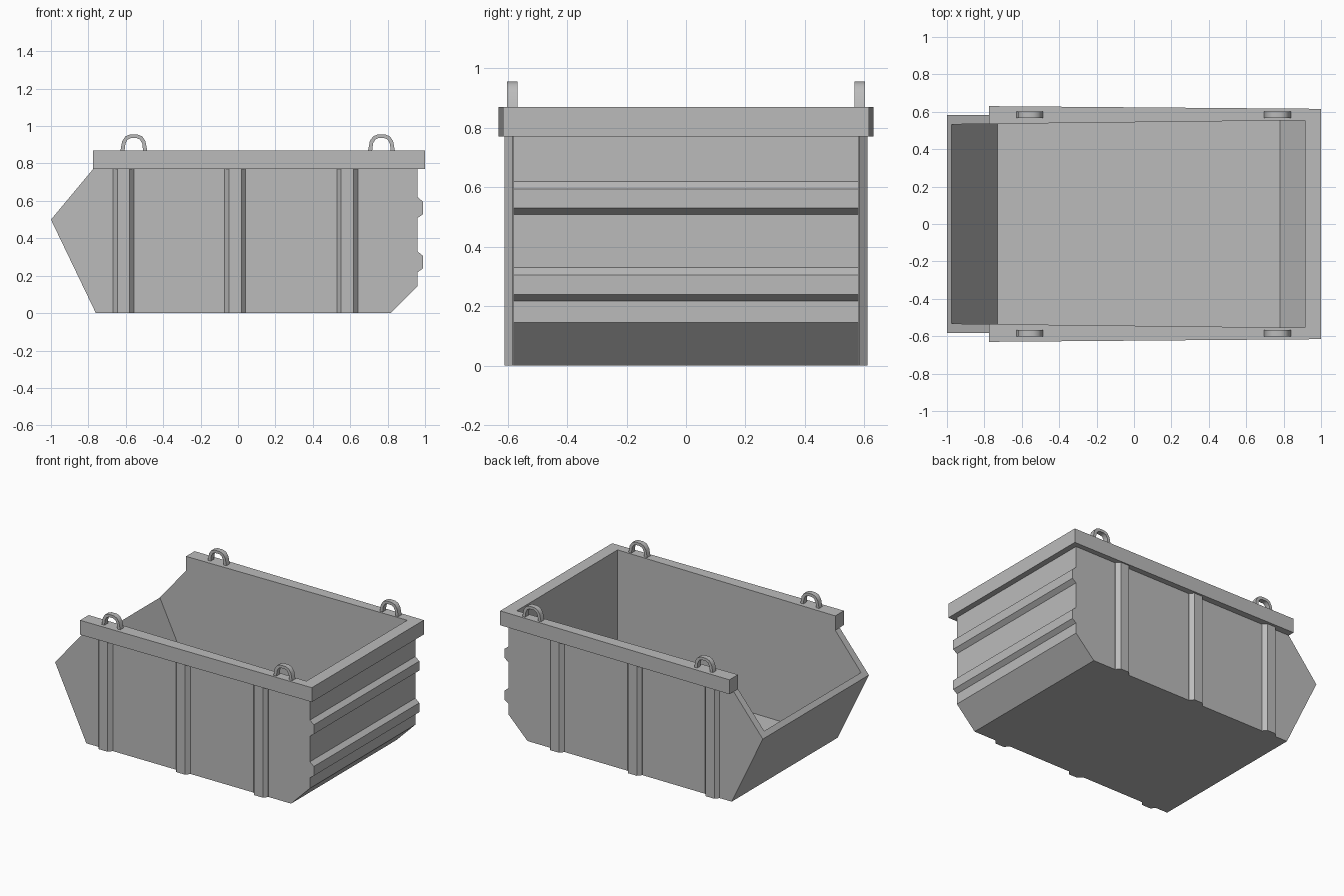
import bpy
import bmesh

cube = bpy.data.objects.get("Cube")
if cube:
    bpy.data.objects.remove(cube, do_unlink=True)

steel = bpy.data.materials.new("grey steel")
steel.use_nodes = True
GREY = (0.5, 0.5, 0.5, 1)
steel.diffuse_color = GREY
steel.node_tree.nodes["Principled BSDF"].inputs["Base Color"].default_value = GREY


def loft(name, start, end):
    """Solid between two matching outlines of 3D points."""
    bm = bmesh.new()
    a = [bm.verts.new(p) for p in start]
    b = [bm.verts.new(p) for p in end]
    bm.faces.new(a)
    bm.faces.new(b[::-1])
    for i in range(len(a)):
        j = (i + 1) % len(a)
        bm.faces.new((a[j], a[i], b[i], b[j]))
    bmesh.ops.recalc_face_normals(bm, faces=bm.faces)
    mesh = bpy.data.meshes.new(name)
    bm.to_mesh(mesh)
    bm.free()
    mesh.materials.append(steel)
    obj = bpy.data.objects.new(name, mesh)
    bpy.context.collection.objects.link(obj)
    return obj


def across(name, outline, y0, y1):
    """Side outline (x, z) carried across y; y0 and y1 depend on x."""
    return loft(name, [(x, y0(x), z) for x, z in outline],
                [(x, y1(x), z) for x, z in outline])


def upright(name, outline, z0, z1):
    """Plan outline (x, y) carried up from z0 to z1."""
    return loft(name, [(x, y, z0) for x, y in outline],
                [(x, y, z1) for x, y in outline])


def taper(left, right):
    return lambda x: left + (right - left) * (x + 0.775) / 1.735


outer, inner, rim_edge = taper(0.583, 0.58), taper(0.535, 0.555), taper(0.63, 0.616)

# Hull with two pressed ridges on the tall end
hull_outline = [(-0.76, 0), (-1, 0.5), (-0.775, 0.77), (0.96, 0.77)]
for top in (0.62, 0.33):
    hull_outline += [(0.96, top), (0.99, top - 0.025),
                     (0.99, top - 0.09), (0.96, top - 0.112)]
hull_outline += [(0.96, 0.145), (0.815, 0)]
hull = across("hull", hull_outline, lambda x: -outer(x), outer)

# Hollow interior, open at the top and the sloped end
hollow = [(-0.73, 0.02), (0.78, 0.02), (0.915, 0.155), (0.915, 1), (-1.2, 1)]
cutter = across("interior_cutter", hollow, lambda x: -inner(x), inner)
cutter.hide_render = True
cut = hull.modifiers.new("hollow", "BOOLEAN")
cut.operation = "DIFFERENCE"
cut.solver = "EXACT"
cut.object = cutter
bpy.context.view_layer.objects.active = hull
bpy.ops.object.modifier_apply(modifier=cut.name)
bpy.data.objects.remove(cutter, do_unlink=True)

# Heavy U-shaped top rim
half = [(0.915, inner(0.915)), (-0.775, inner(-0.775)),
        (-0.775, rim_edge(-0.775)), (1, rim_edge(1))]
upright("top_rim", half + [(x, -y) for x, y in reversed(half)], 0.77, 0.87)

# Lifting loop: half of the arch, mirrored
arch_out = [(0.0725, 0.865), (0.062, 0.92), (0.045, 0.945), (0.02, 0.955)]
arch_in = [(0.05, 0.865), (0.045, 0.907), (0.033, 0.928), (0.015, 0.936)]


def full(arch):
    return arch + [(-x, z) for x, z in reversed(arch)]


arch = full(arch_out) + full(arch_in)[::-1]

for side, s in (("right", -1), ("left", 1)):
    # Side stiffening ribs
    for n, cx in enumerate((-0.612, -0.015, 0.585), 1):
        rib = [(cx - 0.056, s * 0.57), (cx - 0.056, s * 0.583), (cx - 0.033, s * 0.61),
               (cx + 0.033, s * 0.61), (cx + 0.056, s * 0.583), (cx + 0.056, s * 0.57)]
        upright(f"{side}_rib_{n}", rib, 0, 0.77)
    # Lifting loops on the rim
    for n, cx in enumerate((-0.557, 0.767), 1):
        loop = across(f"{side}_lifting_loop_{n}", [(cx + x, z) for x, z in arch],
                      lambda x: s * 0.566, lambda x: s * 0.602)
        bpy.ops.object.select_all(action="DESELECT")
        loop.select_set(True)
        bpy.context.view_layer.objects.active = loop
        bpy.ops.object.shade_smooth_by_angle(angle=0.8)
